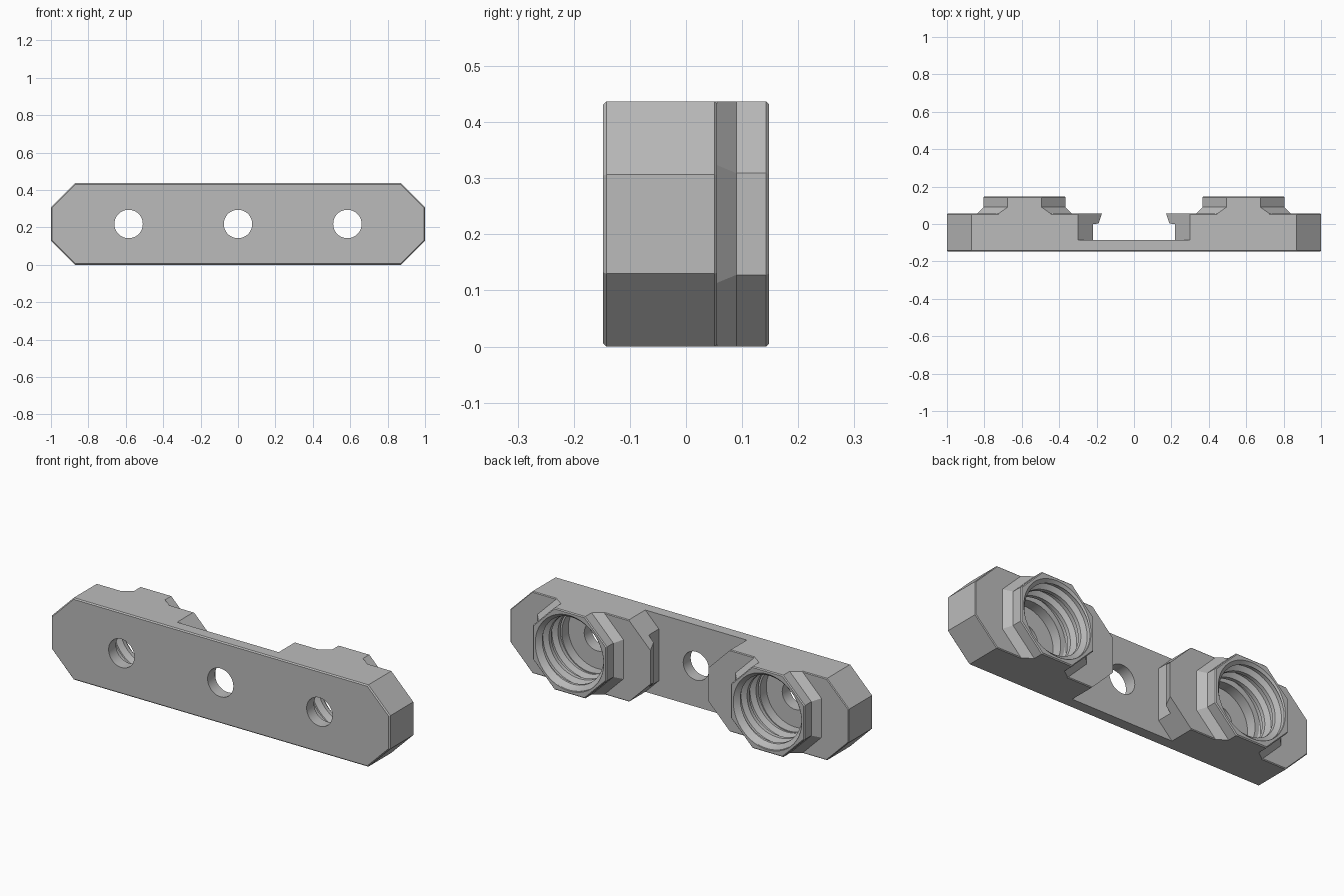
import bpy, bmesh, math

if "Cube" in bpy.data.objects:
    bpy.data.objects.remove(bpy.data.objects["Cube"])

H = 0.2185            # half height of the bar
BOSS_X = 0.585        # distance of each threaded socket from the middle
R2 = math.sqrt(2)

grey = bpy.data.materials.new("light grey")
grey.diffuse_color = (0.5, 0.5, 0.5, 1)
grey.use_nodes = True
grey.node_tree.nodes["Principled BSDF"].inputs["Base Color"].default_value = grey.diffuse_color


def to_object(bm, name):
    bmesh.ops.recalc_face_normals(bm, faces=bm.faces[:])
    me = bpy.data.meshes.new(name)
    bm.to_mesh(me)
    bm.free()
    me.materials.append(grey)
    ob = bpy.data.objects.new(name, me)
    bpy.context.collection.objects.link(ob)
    return ob


def loft(name, rings, cx=0.0):
    """Solid through rings of (y, [(x, z), ...]); z is measured from the bar's middle."""
    bm = bmesh.new()
    loops = [[bm.verts.new((x + cx, y, z + H)) for x, z in pts] for y, pts in rings]
    n = len(loops[0])
    for a, b in zip(loops, loops[1:]):
        for i in range(n):
            j = (i + 1) % n
            bm.faces.new((a[i], a[j], b[j], b[i]))
    bm.faces.new(loops[0])
    bm.faces.new(loops[-1][::-1])
    return to_object(bm, name)


def eight(x1, z1, x2, z2):
    """Eight-sided outline: (x1, z1) on the diagonal's upper end, (x2, z2) on its lower end."""
    return [(x1, z1), (x2, z2), (x2, -z2), (x1, -z1),
            (-x1, -z1), (-x2, -z2), (-x2, z2), (-x1, z1)]


def bar_ring(e):
    c = 0.13 - e * (2 - R2)
    return eight(1 - e - c, H - e, 1 - e, H - e - c)


def boss_ring(a):
    h = min(a, H)
    return eight(a * R2 - h, h, a, a * R2 - a)


def recess_ring(a):
    return eight(0.35, H + 0.05, a, H - (0.3 - a))


def circle(r, n=64):
    return [(r * math.cos(2 * math.pi * i / n), r * math.sin(2 * math.pi * i / n)) for i in range(n)]


def thread_cutter(name, cx, n=56, pitch=0.075):
    """Helical groove solid, trimmed flat at both ends."""
    profile = [(0.0, 0.175), (0.02, 0.175), (0.035, 0.2), (0.055, 0.2)]
    rows, p = 4 * 9, len(profile)
    bm = bmesh.new()
    grid = []
    for k in range(rows):
        dy, r = profile[k % p]
        y0 = -0.25 + (k // p) * pitch + dy
        grid.append([bm.verts.new((cx + r * math.cos(2 * math.pi * j / n),
                                   y0 + pitch * j / n,
                                   H + r * math.sin(2 * math.pi * j / n))) for j in range(n)])

    def v(k, j):
        return grid[k][j] if j < n else grid[k + p][0]

    for k in range(rows - p - 1):
        for j in range(n):
            bm.faces.new((v(k, j), v(k, j + 1), v(k + 1, j + 1), v(k + 1, j)))
    for y, direction in ((-0.031, -1), (0.191, 1)):
        bmesh.ops.bisect_plane(bm, geom=bm.verts[:] + bm.edges[:] + bm.faces[:], dist=1e-6,
                               plane_co=(0, y, 0), plane_no=(0, direction, 0), clear_outer=True)
    bmesh.ops.holes_fill(bm, edges=[e for e in bm.edges if e.is_boundary], sides=0)
    return to_object(bm, name)


def combine(target, tool, operation):
    mod = target.modifiers.new(tool.name, 'BOOLEAN')
    mod.operation = operation
    mod.solver = 'EXACT'
    mod.object = tool
    deps = bpy.context.evaluated_depsgraph_get()
    deps.update()
    mesh = bpy.data.meshes.new_from_object(target.evaluated_get(deps))
    target.modifiers.clear()
    target.data = mesh
    bpy.data.objects.remove(tool)


# main bar with chamfered ends and fine edge bevels
bar = loft("mounting_bar", [(-0.148, bar_ring(0.006)), (-0.142, bar_ring(0)),
                            (0.051, bar_ring(0)), (0.055, bar_ring(0.004))])

# central recess with overhanging lips on both sides
recess = loft("recess_cutter", [(-0.085, recess_ring(0.22)), (0.0, recess_ring(0.22)),
                                (0.002, recess_ring(0.19)), (0.055, recess_ring(0.172)),
                                (0.1, recess_ring(0.157))])
combine(bar, recess, 'DIFFERENCE')

# octagonal bosses with flared feet
for s in (-1, 1):
    boss = loft("boss", [(0.03, boss_ring(0.2535)), (0.055, boss_ring(0.2535)),
                         (0.09, boss_ring(H)), (0.143, boss_ring(H)),
                         (0.148, boss_ring(H - 0.005))], s * BOSS_X)
    combine(bar, boss, 'UNION')

# threaded sockets: thread, plain bottom and chamfered mouth
for s in (-1, 1):
    cx = s * BOSS_X
    combine(bar, thread_cutter("thread_cutter", cx), 'DIFFERENCE')
    combine(bar, loft("socket_cutter", [(-0.085, circle(0.17)), (0.01, circle(0.17))], cx), 'DIFFERENCE')
    combine(bar, loft("mouth_cutter", [(0.118, circle(0.172)), (0.16, circle(0.214))], cx), 'DIFFERENCE')

# three screw holes
for x in (-BOSS_X, 0, BOSS_X):
    combine(bar, loft("hole_cutter", [(-0.2, circle(0.076, 48)), (0.0, circle(0.076, 48))], x), 'DIFFERENCE')

bar.data.materials.clear()
bar.data.materials.append(grey)
for f in bar.data.polygons:
    f.material_index = 0
bpy.context.view_layer.objects.active = bar
bar.select_set(True)
bpy.ops.object.shade_smooth_by_angle(angle=math.radians(25))
